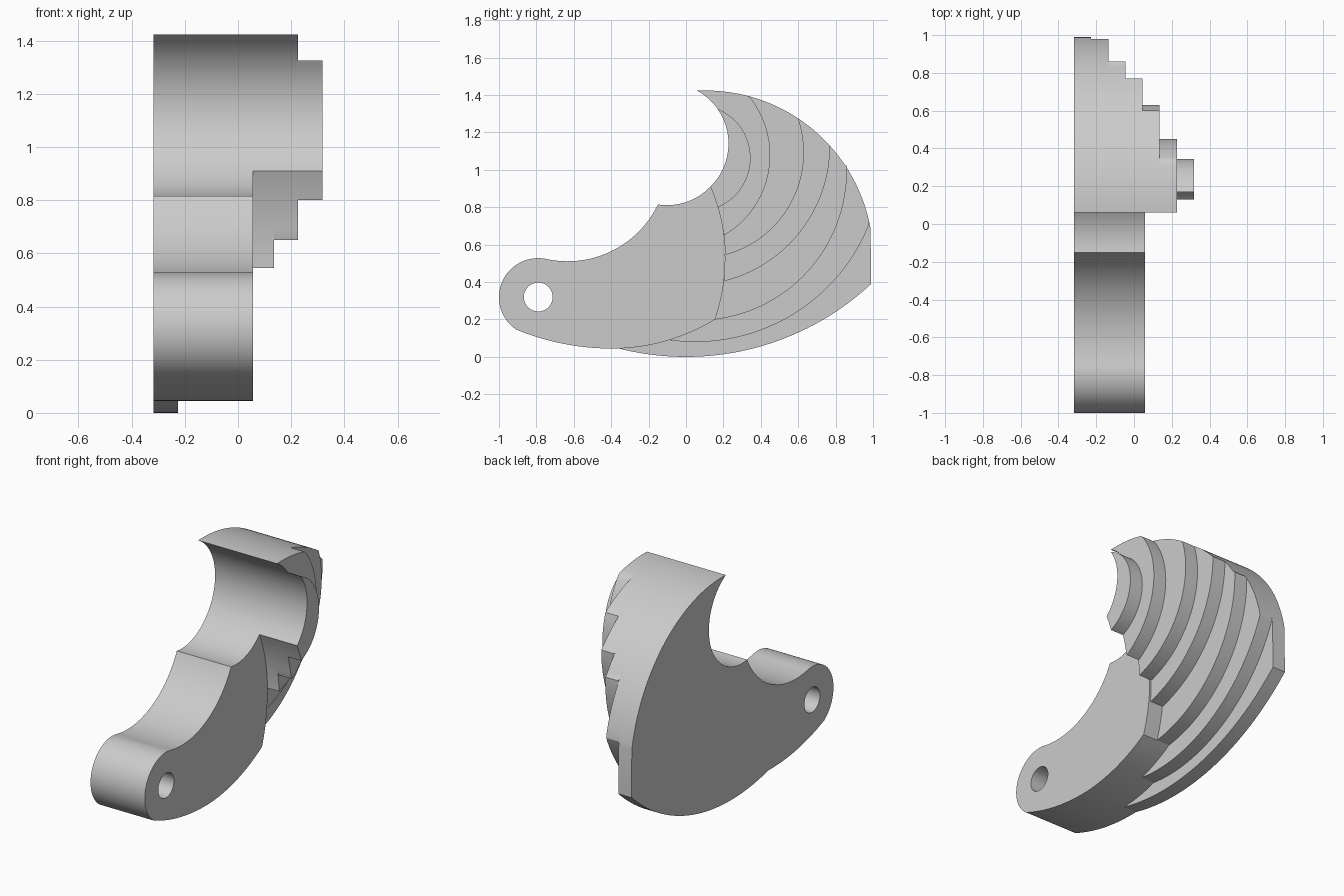
import bpy, bmesh, math
from mathutils import Vector

if "Cube" in bpy.data.objects:
    bpy.data.objects.remove(bpy.data.objects["Cube"])

grey = bpy.data.materials.new("plain grey")
grey.use_nodes = True
grey.diffuse_color = (0.6, 0.6, 0.6, 1)
grey.node_tree.nodes["Principled BSDF"].inputs["Base Color"].default_value = (0.6, 0.6, 0.6, 1)


def arc(a, b, c, n=32):
    """Points (y, z) on the circular arc from a through b to c."""
    a, b, c = Vector(a), Vector(b), Vector(c)
    u, v = b - a, c - a
    d = 2 * (u.x * v.y - u.y * v.x)
    centre = a + Vector((v.y * u.length_squared - u.y * v.length_squared,
                         u.x * v.length_squared - v.x * u.length_squared)) / d
    r = (a - centre).length
    start, mid, end = (math.atan2(p.y - centre.y, p.x - centre.x) for p in (a, b, c))
    sweep = (end - start) % math.tau
    if (mid - start) % math.tau > sweep:
        sweep -= math.tau
    inner = [centre + r * Vector((math.cos(start + sweep * i / n), math.sin(start + sweep * i / n)))
             for i in range(1, n)]
    return [a] + inner + [c]


def slab(name, loops, x0, x1):
    """Fill closed (y, z) loops and extrude them from x0 to x1."""
    bm = bmesh.new()
    for loop in loops:
        pts = [p for i, p in enumerate(loop) if (p - loop[i - 1]).length > 1e-4]
        verts = [bm.verts.new((x0, p.x, p.y)) for p in pts]
        for i, v in enumerate(verts):
            bm.edges.new((verts[i - 1], v))
    bmesh.ops.triangle_fill(bm, use_beauty=True, edges=bm.edges[:])
    top = bmesh.ops.extrude_face_region(bm, geom=bm.faces[:], use_keep_orig=True)["geom"]
    moved = [g for g in top if isinstance(g, bmesh.types.BMVert)]
    bmesh.ops.translate(bm, verts=moved, vec=(x1 - x0, 0, 0))
    bmesh.ops.recalc_face_normals(bm, faces=bm.faces[:])
    mesh = bpy.data.meshes.new(name)
    bm.to_mesh(mesh)
    bm.free()
    mesh.materials.append(grey)
    ob = bpy.data.objects.new(name, mesh)
    bpy.context.collection.objects.link(ob)
    bpy.ops.object.select_all(action='DESELECT')
    ob.select_set(True)
    bpy.context.view_layer.objects.active = ob
    bpy.ops.object.shade_smooth_by_angle(angle=math.radians(25))


SIDE, STEP = -0.317, 0.0906

# Shared outline pieces
tip, notch, corner, heel = (0.06, 1.423), (0.13, 0.91), (0.155, 0.2), (-0.36, 0.045)
hook = arc(tip, (0.227, 1.14), notch, 48)
rim = arc((0.99, 0.39), (0.74, 1.16), tip, 64)
arm_edge = arc(notch, (0.21, 0.52), corner) + arc(corner, (-0.09, 0.09), heel)

# Arm with rounded end and pin hole
shoulder, head_top, head_low = (-0.15, 0.815), (-0.745, 0.523), (-0.91, 0.147)
arm = (arm_edge + arc(heel, (-0.65, 0.069), head_low)
       + arc(head_low, (-1.0, 0.32), head_top)
       + arc(head_top, (-0.41, 0.56), shoulder)
       + arc(shoulder, (0.02, 0.835), notch))
hole = arc((-0.867, 0.32), (-0.79, 0.397), (-0.713, 0.32), 24)
hole += arc((-0.713, 0.32), (-0.79, 0.243), (-0.867, 0.32), 24)[1:-1]
slab("arm", [arm, hole], SIDE, 0.057)

# Stepped blade layers, each bounded by an arc: start, middle, end
steps = [
    (heel, (0.0, 0.0), (0.99, 0.39)),
    ((-0.09, 0.09), (0.61, 0.251), (0.98, 0.71)),
    (corner, (0.623, 0.427), (0.86, 1.02)),
    ((0.205, 0.405), (0.551, 0.601), (0.77, 1.13)),
    ((0.21, 0.545), (0.63, 1.08), (0.6, 1.275)),
    ((0.205, 0.65), (0.45, 1.08), (0.345, 1.385)),
    ((0.17, 0.8), (0.345, 1.0625), (0.17, 1.325)),
]
for k, (start, middle, end) in enumerate(steps):
    front, back = hook, [p for p in rim if p.x < end[0] - 0.002]
    if k == len(steps) - 1:
        front, back = [p for p in hook if p.y < end[1] - 0.002], []
    seam = [p for p in arm_edge if p.y > start[1] + 0.002]
    slab(f"blade_layer_{k + 1}", [arc(start, middle, end, 48) + back + front + seam],
         SIDE + STEP * k, SIDE + STEP * (k + 1))
